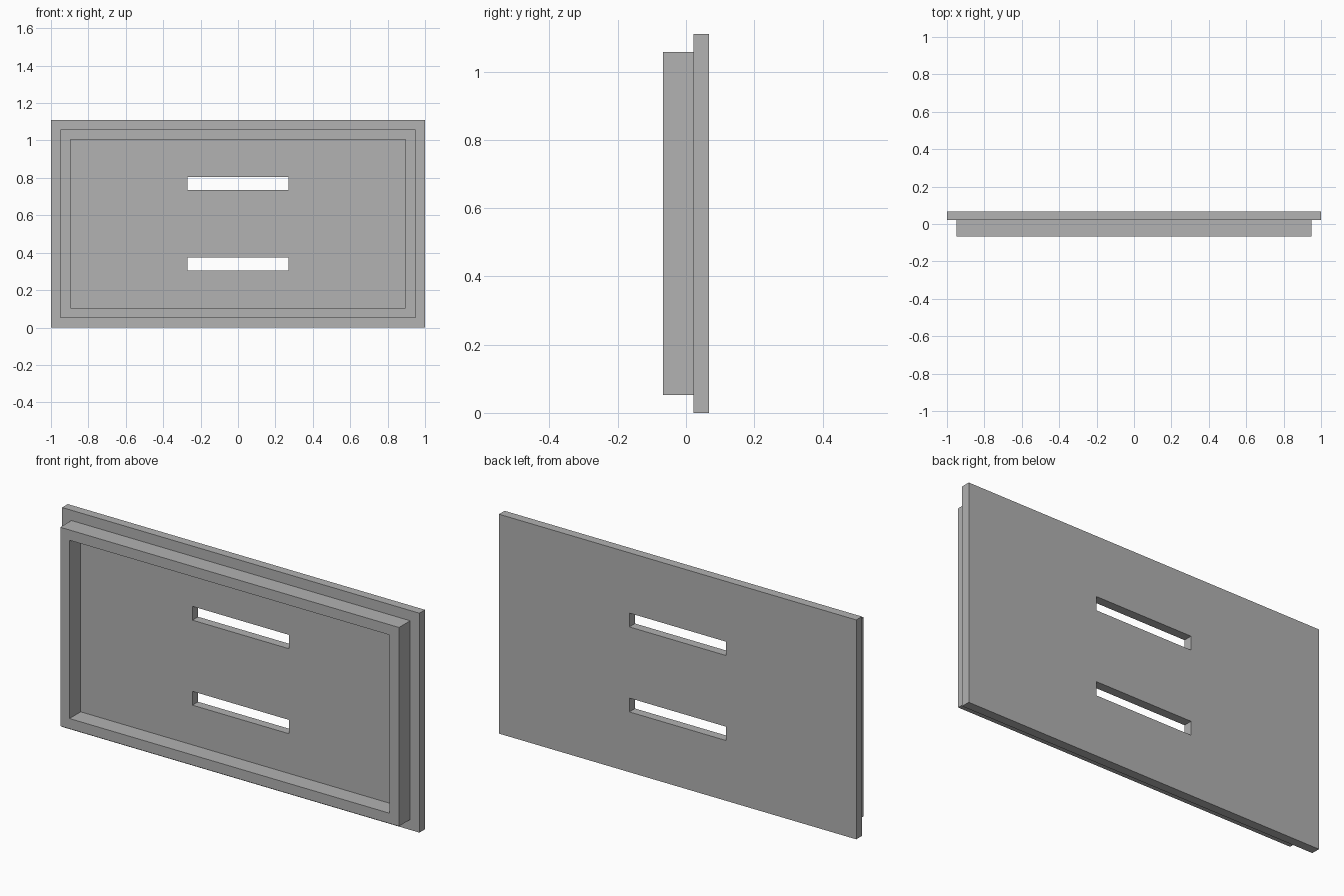
import bpy
import bmesh
from math import pi

if "Cube" in bpy.data.objects:
    bpy.data.objects.remove(bpy.data.objects["Cube"], do_unlink=True)

HEIGHT = 1.11
MID = HEIGHT / 2

# Single plain grey
grey = bpy.data.materials.new("plain_grey")
grey.use_nodes = True
colour = (0.445, 0.445, 0.445, 1)
grey.diffuse_color = colour
grey.node_tree.nodes["Principled BSDF"].inputs["Base Color"].default_value = colour


def slab(name, outlines, front, back):
    """Upright slab from rectangles (half width, bottom, top); inner ones are holes."""
    curve = bpy.data.curves.new(name, "CURVE")
    curve.dimensions = "2D"
    curve.fill_mode = "BOTH"
    curve.extrude = (back - front) / 2
    for w, low, high in outlines:
        spline = curve.splines.new("POLY")
        spline.points.add(3)
        corners = ((-w, low), (w, low), (w, high), (-w, high))
        for point, (x, z) in zip(spline.points, corners):
            point.co = (x, z, 0, 1)
        spline.use_cyclic_u = True
        spline.use_smooth = False
    source = bpy.data.objects.new(name + "_outline", curve)
    bpy.context.collection.objects.link(source)
    bpy.context.view_layer.update()
    graph = bpy.context.evaluated_depsgraph_get()
    mesh = bpy.data.meshes.new_from_object(source.evaluated_get(graph))
    bpy.data.objects.remove(source, do_unlink=True)

    # Weld caps to walls and tidy the flat faces
    bm = bmesh.new()
    bm.from_mesh(mesh)
    bmesh.ops.remove_doubles(bm, verts=bm.verts, dist=0.0001)
    bmesh.ops.recalc_face_normals(bm, faces=bm.faces)
    for face in bm.faces:
        face.smooth = False
        face.material_index = 0
    bm.to_mesh(mesh)
    bm.free()
    mesh.name = name
    mesh.materials.clear()
    mesh.materials.append(grey)
    obj = bpy.data.objects.new(name, mesh)
    obj.rotation_euler.x = pi / 2
    obj.location.y = (front + back) / 2
    bpy.context.collection.objects.link(obj)
    return obj


# Back panel with two long slots
slots = [(0.27, MID + s * 0.215 - 0.035, MID + s * 0.215 + 0.035) for s in (-1, 1)]
slab("back_panel", [(1, 0, HEIGHT)] + slots, 0.022, 0.067)

# Raised rim on the front, set in from the panel edge
rim = [(1 - inset, inset, HEIGHT - inset) for inset in (0.052, 0.104)]
slab("front_rim", rim, -0.067, 0.022)
